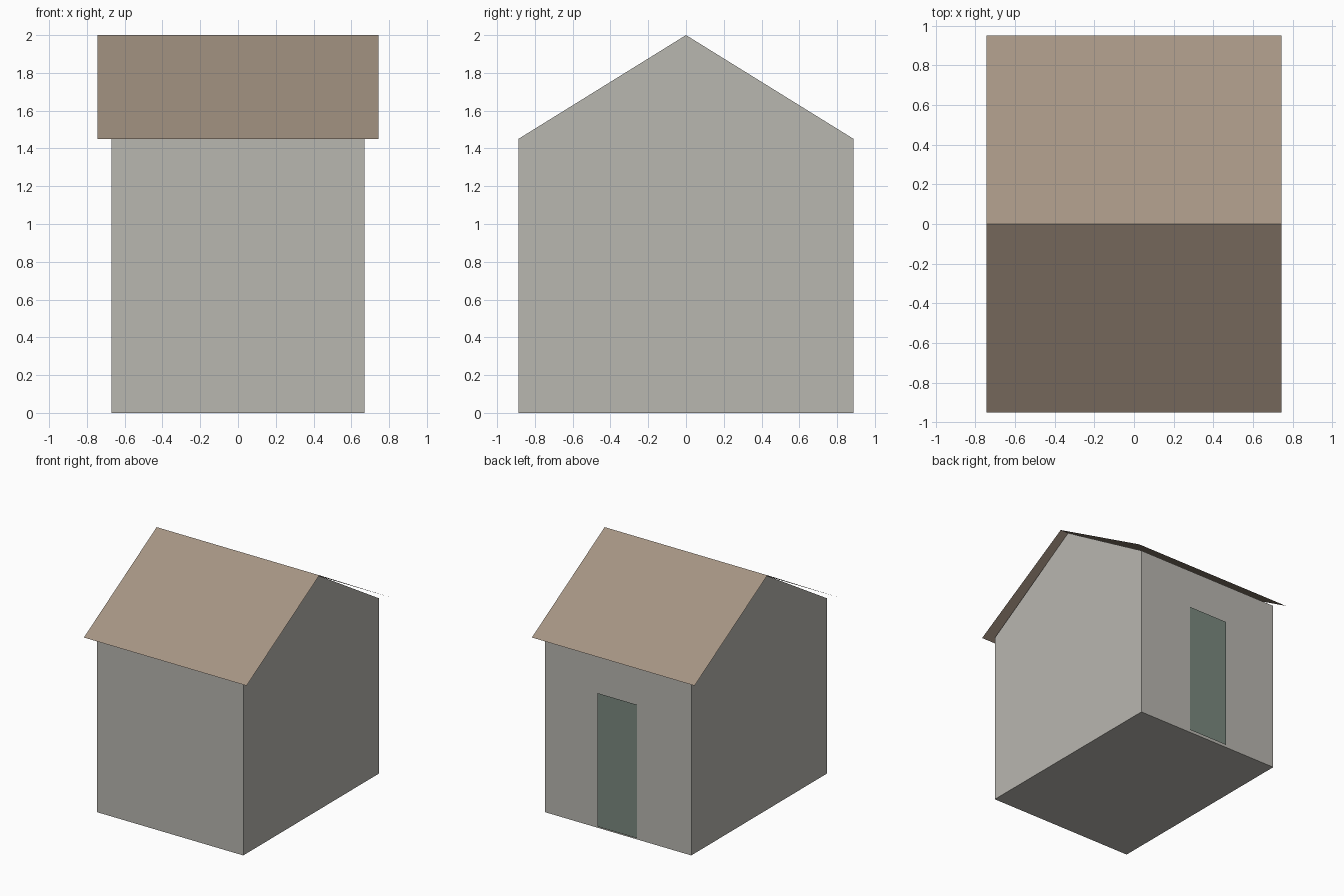
import bpy

cube = bpy.data.objects.get("Cube")
if cube:
    bpy.data.objects.remove(cube, do_unlink=True)

WALL_X, WALL_Y, EAVE_Z, RIDGE_Z = 0.67, 0.888, 1.45, 2.0
ROOF_X, ROOF_Y = 0.745, 0.952
DOOR_X, DOOR_LOW, DOOR_HIGH, DOOR_GAP = 0.182, 0.015, 1.12, 0.01


def material(name, rgb):
    """Flat material from 8-bit sRGB values."""
    linear = [((c / 255 + 0.055) / 1.055) ** 2.4 for c in rgb] + [1.0]
    mat = bpy.data.materials.new(name)
    mat.use_nodes = True
    mat.diffuse_color = linear
    mat.node_tree.nodes["Principled BSDF"].inputs["Base Color"].default_value = linear
    return mat


def extrude_profile(name, profile, half_width, mat, closed):
    """Sweep a (y, z) profile along x; a closed one gets end caps."""
    n = len(profile)
    verts = [(x, y, z) for x in (half_width, -half_width) for y, z in profile]
    faces = [(i, n + i, n + (i + 1) % n, (i + 1) % n) for i in range(n if closed else n - 1)]
    if closed:
        faces += [tuple(range(n)), tuple(reversed(range(n, 2 * n)))]
    mesh = bpy.data.meshes.new(name)
    mesh.from_pydata(verts, [], faces)
    mesh.materials.append(mat)
    obj = bpy.data.objects.new(name, mesh)
    bpy.context.collection.objects.link(obj)
    return obj


stone = material("warm grey wall", (185, 183, 176))
tan = material("tan roof", (165, 148, 131))
green = material("grey green door", (122, 137, 127))

# Gabled body, closed underneath
extrude_profile("house_walls",
                [(-WALL_Y, 0), (WALL_Y, 0), (WALL_Y, EAVE_Z), (0, RIDGE_Z), (-WALL_Y, EAVE_Z)],
                WALL_X, stone, True)

# Thin roof sheet with overhanging eaves
extrude_profile("roof", [(ROOF_Y, EAVE_Z), (0, RIDGE_Z), (-ROOF_Y, EAVE_Z)],
                ROOF_X, tan, False).data.flip_normals()

# Door panel just outside the back wall
door_y = WALL_Y + DOOR_GAP
extrude_profile("back_door", [(door_y, DOOR_LOW), (door_y, DOOR_HIGH)], DOOR_X, green, False)

# Point the sheet normals outward
for name, axis in (("roof", 2), ("back_door", 1)):
    mesh = bpy.data.objects[name].data
    if mesh.polygons[0].normal[axis] < 0:
        mesh.flip_normals()
